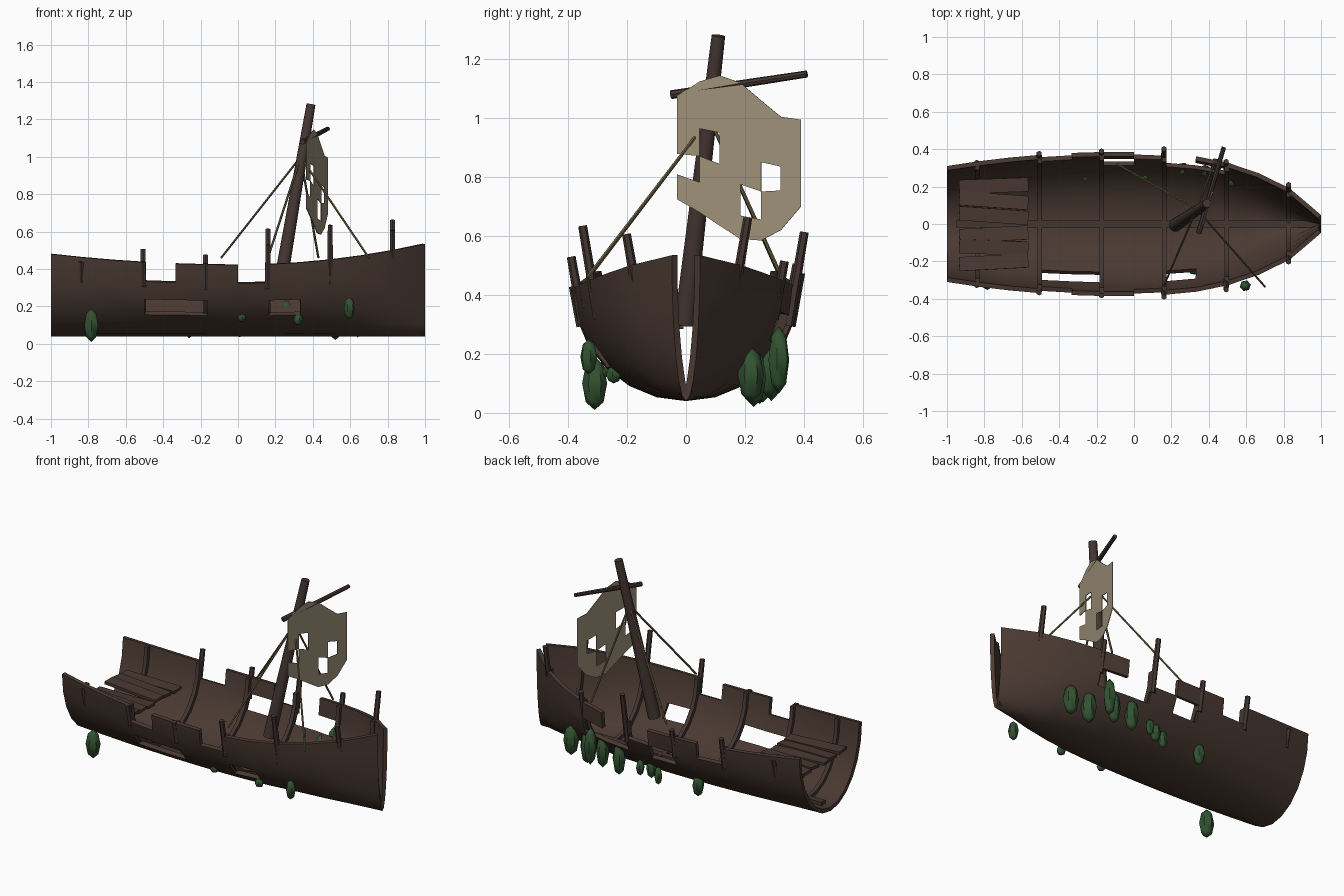
import bpy, bmesh
from math import sin, cos, radians
from mathutils import Vector

if "Cube" in bpy.data.objects:
    bpy.data.objects.remove(bpy.data.objects["Cube"])


def material(name, rgb):
    m = bpy.data.materials.new(name)
    m.use_nodes = True
    m.diffuse_color = (*rgb, 1)
    m.node_tree.nodes["Principled BSDF"].inputs["Base Color"].default_value = (*rgb, 1)
    return m


HULL = material("hull brown", (0.068, 0.041, 0.031))
TIMBER = material("dark timber", (0.058, 0.037, 0.031))
SAIL = material("worn canvas", (0.34, 0.28, 0.19))
ROPE = material("old rope", (0.16, 0.125, 0.06))
WEED = material("seaweed green", (0.032, 0.085, 0.03))


def finish(name, bm, mat, thickness=0, smooth=None, offset=-1):
    mesh = bpy.data.meshes.new(name)
    bm.to_mesh(mesh)
    bm.free()
    ob = bpy.data.objects.new(name, mesh)
    bpy.context.collection.objects.link(ob)
    mesh.materials.append(mat)
    bpy.ops.object.select_all(action="DESELECT")
    ob.select_set(True)
    bpy.context.view_layer.objects.active = ob
    if thickness:
        mod = ob.modifiers.new("shell", "SOLIDIFY")
        mod.thickness = thickness
        mod.offset = offset
        bpy.ops.object.modifier_apply(modifier=mod.name)
    if smooth:
        bpy.ops.object.shade_smooth_by_angle(angle=radians(smooth))
    return ob


def pole(name, a, b, r1, r2, sides, mat):
    """Tapered round pole from a to b."""
    a, b = Vector(a), Vector(b)
    bm = bmesh.new()
    bmesh.ops.create_cone(bm, cap_ends=True, segments=sides, radius1=r1, radius2=r2,
                          depth=(b - a).length)
    turn = (b - a).to_track_quat("Z", "Y").to_matrix().to_4x4()
    bm.transform(turn)
    bmesh.ops.translate(bm, vec=(a + b) / 2, verts=bm.verts)
    return finish(name, bm, mat, smooth=40)


def box(name, centre, size, turn, mat):
    bm = bmesh.new()
    bmesh.ops.create_cube(bm, size=1)
    bmesh.ops.scale(bm, vec=size, verts=bm.verts)
    ob = finish(name, bm, mat)
    ob.location = centre
    ob.rotation_euler = [radians(v) for v in turn]
    return ob


# Hull cross-sections: half an ellipse hung from the rim
WIDTHS = [.31, .335, .355, .37, .38, .385, .385, .378, .362, .328, .272, .19, .048]
KEEL = 0.04
STEPS = 12


def station(i):
    return -1 + i / 6


def rim(x):
    return 0.422 + (0.113 if x > 0 else 0.058) * x * x


def section(i, j, inset=0.0):
    t = radians(-90 + 180 * j / STEPS)
    x = station(i)
    y = (WIDTHS[i] - inset) * sin(t)
    z = rim(x) - (rim(x) - KEEL - inset) * cos(t)
    return Vector((x, y, z))


# Hull shell with missing panels, given as (length cell, girth cell)
broken = {(3, 0), (6, 0), (3, 2), (4, 2), (7, 2),
          (3, 11), (6, 11), (7, 11), (5, 10), (7, 10), (8, 10)}
bm = bmesh.new()
grid = [[bm.verts.new(section(i, j)) for j in range(STEPS + 1)] for i in range(13)]
for i in range(12):
    for j in range(STEPS):
        if (i, j) not in broken:
            bm.faces.new((grid[i][j], grid[i][j + 1], grid[i + 1][j + 1], grid[i + 1][j]))
finish("hull", bm, HULL, thickness=0.024, smooth=40)

# Ribs following the inside of the hull
for n, i in enumerate((1, 3, 5, 7, 9, 11)):
    bm = bmesh.new()
    rows = []
    for j in range(STEPS + 1):
        row = []
        for inset, side in ((0.015, -1), (0.015, 1), (0.046, 1), (0.046, -1)):
            p = section(i, j, inset)
            p.x += side * 0.012 - 0.005
            row.append(bm.verts.new(p))
        rows.append(row)
    for a, b in zip(rows, rows[1:]):
        for k in range(4):
            bm.faces.new((a[k], a[(k + 1) % 4], b[(k + 1) % 4], b[k]))
    bm.faces.new(rows[0])
    bm.faces.new(rows[-1][::-1])
    bmesh.ops.recalc_face_normals(bm, faces=bm.faces)
    finish(f"rib_{n + 1}", bm, TIMBER, smooth=30)

# Broken rib tops above the rim: cell, height at right (-y) side, height at left (+y) side
for i, low, high in ((1, .44, .44), (3, .44, .505), (5, .43, .475), (7, .53, .614),
                     (9, .635, .515), (11, .607, .662)):
    for side, top in ((-1, low), (1, high)):
        x = station(i) - 0.007
        y = WIDTHS[i] - 0.015
        pole(f"rib_top_{i}_{'left' if side > 0 else 'right'}",
             (x, side * (y - 0.015), rim(x) - 0.13),
             (x, side * (y + 0.14 * (top - rim(x)) + 0.012), top), 0.017, 0.015, 6, TIMBER)

# Keel plank on the floor
box("keel", (0.02, 0, 0.072), (1.94, 0.04, 0.03), (0, 0, 0), TIMBER)

# Loose deck planks at the stern
for n, (y, turn) in enumerate(((.205, 2), (.125, -4), (.045, -4), (-.055, 3), (-.125, -2), (-.205, 3))):
    box(f"deck_plank_{n + 1}", (-.75, y, .30 + .006 * (n % 3)), (.37, .075, .018),
        (3 * (-1) ** n, 1.5, turn), HULL)

# Leaning mast and yard
pole("mast", (.222, -.005, .30), (.39, .11, 1.28), .037, .024, 10, TIMBER)
pole("yard", (.345, -.05, 1.08), (.48, .41, 1.15), .015, .012, 8, TIMBER)

# Torn sail: columns of (y, bottom, top, sag of the weave)
columns = [(-.03, .725, 1.075, .08), (.047, .68, 1.125, .07), (.115, .635, 1.145, .05),
           (.185, .59, 1.12, -.01), (.255, .585, 1.06, -.01), (.322, .62, 1.005, -.01),
           (.39, .70, .995, 0)]
levels = [0, .16, .36, .57, .8, 1]
holes = {(0, 1), (1, 2), (3, 1), (4, 2)}
bm = bmesh.new()
cloth = []
for y, low, high, shift in columns:
    line = []
    for f in levels:
        f += shift if 0 < f < 1 else 0
        line.append(bm.verts.new((.365 + .275 * (y + .03), y, low + (high - low) * f)))
    cloth.append(line)
for c in range(6):
    for r in range(5):
        if (c, r) not in holes:
            bm.faces.new((cloth[c][r], cloth[c + 1][r], cloth[c + 1][r + 1], cloth[c][r + 1]))
finish("sail", bm, SAIL, thickness=0.004, offset=0)

# Stays from the mast to the rail
for n, end in enumerate(((-.09, .32, .46), (.16, -.33, .46), (.7, -.335, .46), (.43, .325, .46))):
    pole(f"stay_{n + 1}", (.335, .08, 1.0), end, .006, .006, 6, ROPE)

# Seaweed clumps: x, y, z, width, height
weeds = [(.64, .22, .13, .09, .19), (.52, .23, .12, .09, .2), (.44, .315, .18, .075, .23),
         (.38, .28, .15, .075, .2), (.26, .29, .14, .08, .2), (.12, .28, .12, .05, .1),
         (.06, .255, .12, .06, .12), (.01, .26, .09, .05, .11), (-.26, .25, .10, .07, .14),
         (-.785, -.31, .10, .085, .18), (.595, -.33, .19, .06, .12),
         (.32, -.245, .13, .055, .06), (.02, -.26, .14, .05, .045)]
for n, (x, y, z, w, h) in enumerate(weeds):
    bm = bmesh.new()
    bmesh.ops.create_uvsphere(bm, u_segments=6, v_segments=4, radius=0.5)
    bmesh.ops.scale(bm, vec=(w, w, h), verts=bm.verts)
    clump = finish(f"seaweed_{n + 1}", bm, WEED, smooth=50)
    clump.location = (x, y, z)
    clump.rotation_euler = (0, 0, n * 0.7)
